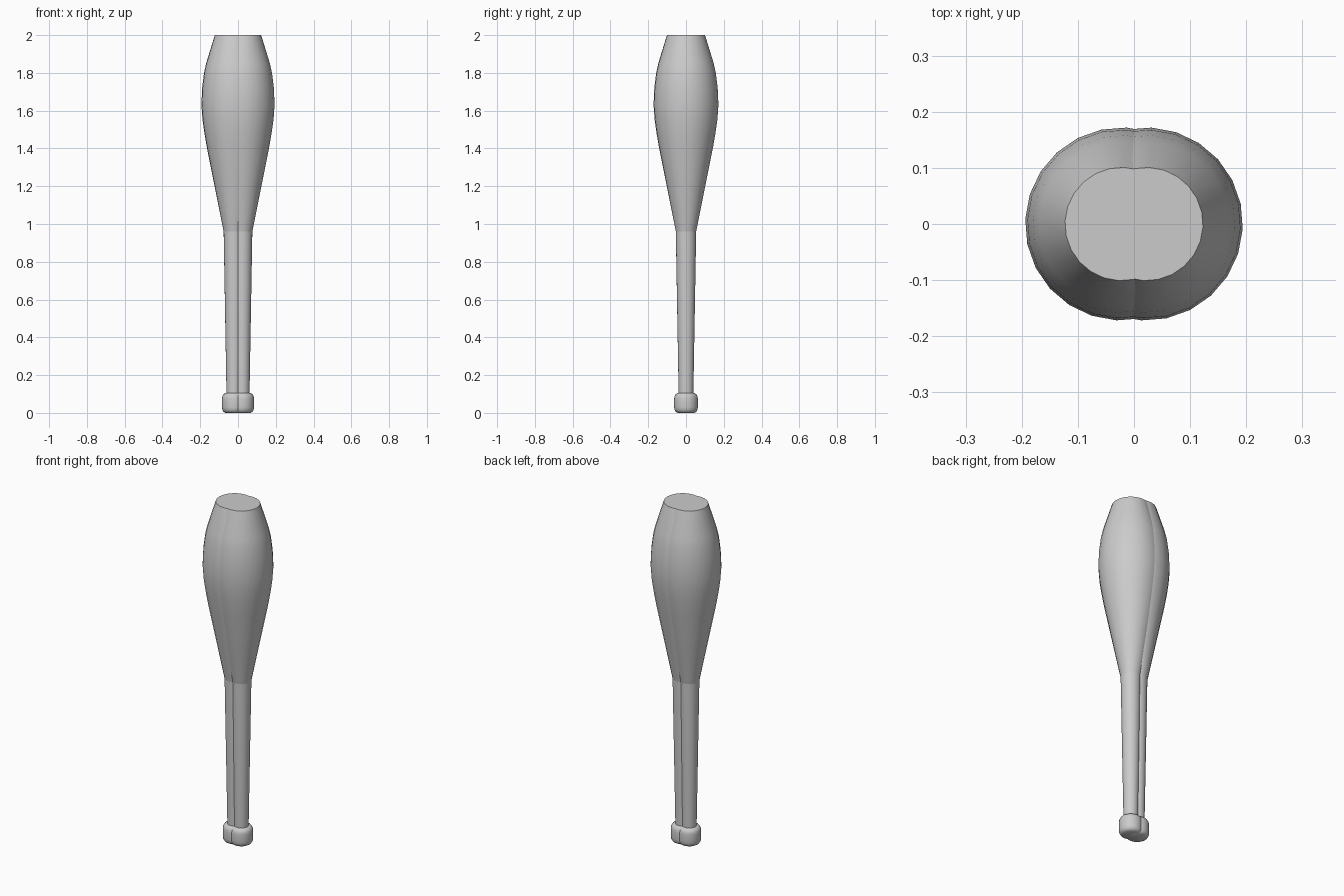
import bpy, bmesh
from math import sin, cos, pi, radians

if "Cube" in bpy.data.objects:
    bpy.data.objects.remove(bpy.data.objects["Cube"])

SEGMENTS = 24
OFFSET = 0.022  # half the distance between the two overlapping clubs


def lathe(name, profile, x, cap_bottom=False, cap_top=False):
    """Revolve (radius, height) points around a vertical axis at x."""
    bm = bmesh.new()
    rings = []
    for r, z in profile:
        angles = [2 * pi * i / SEGMENTS - radians(3) for i in range(SEGMENTS)]
        rings.append([bm.verts.new((x + r * cos(a), r * sin(a), z)) for a in angles])
    for low, high in zip(rings, rings[1:]):
        for i in range(SEGMENTS):
            j = (i + 1) % SEGMENTS
            bm.faces.new((low[i], low[j], high[j], high[i]))
    if cap_bottom:
        bm.faces.new(rings[0][::-1])
    if cap_top:
        bm.faces.new(rings[-1])
    mesh = bpy.data.meshes.new(name)
    bm.to_mesh(mesh)
    bm.free()
    obj = bpy.data.objects.new(name, mesh)
    bpy.context.collection.objects.link(obj)
    bpy.ops.object.select_all(action='DESELECT')
    obj.select_set(True)
    bpy.context.view_layer.objects.active = obj
    bpy.ops.object.shade_smooth_by_angle(angle=radians(35))
    return obj


# Profiles: rounded knob, slim tapered handle, swelling body with flat top
knob = [(0.045, 0), (0.055, 0.006), (0.061, 0.017), (0.063, 0.03),
        (0.063, 0.075), (0.061, 0.088), (0.055, 0.099), (0.045, 0.105)]
handle = [(0.039, 0.10), (0.054, 0.96)]
body = [(0.054, 0.96), (0.098, 1.18), (0.142, 1.40), (0.156, 1.48),
        (0.166, 1.55), (0.172, 1.63), (0.168, 1.72), (0.158, 1.80),
        (0.147, 1.85), (0.101, 2.0)]

# Two clubs side by side, partly merged
for side, x in (("left", -OFFSET), ("right", OFFSET)):
    lathe(f"{side}_knob", knob, x, True, True)
    lathe(f"{side}_handle", handle, x)
    lathe(f"{side}_body", body, x, cap_top=True)
